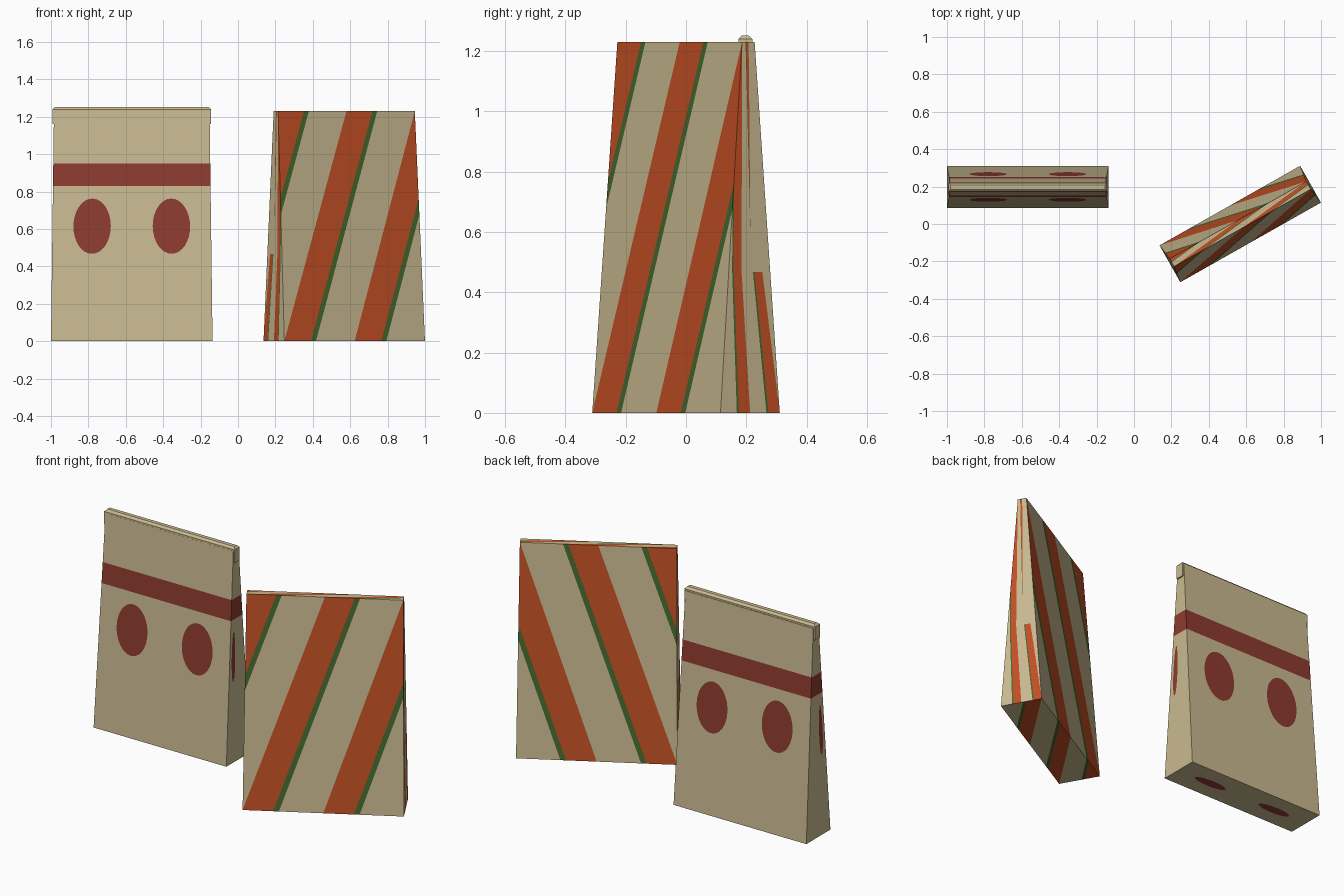
import bpy, bmesh, math
from mathutils import Vector, Matrix

if "Cube" in bpy.data.objects:
    bpy.data.objects.remove(bpy.data.objects["Cube"])


def mat(name, rgb):
    lin = [((c / 255 + 0.055) / 1.055) ** 2.4 for c in rgb]
    m = bpy.data.materials.new(name)
    m.diffuse_color = (*lin, 1)
    m.use_nodes = True
    m.node_tree.nodes["Principled BSDF"].inputs["Base Color"].default_value = m.diffuse_color
    return m


CREAM, RED, ORANGE, GREEN = range(4)
MATS = [mat("cream paper", (202, 186, 145)), mat("dark red", (141, 59, 48)),
        mat("orange", (196, 80, 37)), mat("green", (69, 106, 47))]
H = 1.23


# Each panel is drawn flat in a unit square (u, v) and then placed in space
def add_face(bm, pts, index):
    f = bm.faces.new([bm.verts.new((u, v, 0)) for u, v in pts])
    f.material_index = index


def rect(bm, u0, v0, u1, v1, index):
    add_face(bm, [(u0, v0), (u1, v0), (u1, v1), (u0, v1)], index)


def striped(part):
    """Slanted orange stripes, each with a green edge."""
    bm = bmesh.new()
    rect(bm, 0, 0, 1, 1, CREAM)

    def cut(co, no):
        bmesh.ops.bisect_plane(bm, geom=bm.verts[:] + bm.edges[:] + bm.faces[:],
                               plane_co=co, plane_no=no)
    for k in (-0.5, 0, 0.5):
        for c in (0, 0.19, 0.225):
            cut((k + c, 0, 0), (1, -0.5, 0))
    if part == "end":
        cut((0.47, 0, 0), (1, 0, 0))
        cut((0, 0.38, 0), (0, 1, 0))
    for f in bm.faces:
        p = f.calc_center_median()
        s = (p.x - 0.5 * p.y) % 0.5
        f.material_index = ORANGE if s < 0.19 else GREEN if s < 0.225 else CREAM
        if part == "end" and p.x < 0.47 and p.y > 0.38:   # plain overlapped paper
            f.material_index = CREAM
    return bm


def spotted(part):
    """Two ovals under a red band."""
    bm = bmesh.new()
    if part == "top":
        rect(bm, 0, 0, 1, 1, CREAM)
        return bm
    n = 32
    for cu in (0.25, 0.75):
        ring, border = [], []
        for i in range(n):
            c, s = math.cos(math.tau * i / n), math.sin(math.tau * i / n)
            m = max(abs(c), abs(s))
            ring.append((cu + 0.118 * c, 0.5 + 0.12 * s))
            border.append((cu + 0.25 * c / m, 0.5 + 0.175 * s / m))
        plain = part == "end" and cu < 0.5
        add_face(bm, ring, CREAM if plain else RED)
        for i in range(n):
            j = (i + 1) % n
            add_face(bm, [ring[i], border[i], border[j], ring[j]], CREAM)
    rect(bm, 0, 0, 1, 0.325, CREAM)
    rect(bm, 0, 0.675, 1, 0.773, CREAM if part == "bottom" else RED)
    rect(bm, 0, 0.773, 1, 1, CREAM)
    return bm


def paper_bag(name, pattern, base, top, location, angle):
    """Tapered bag: base and top are (half length, half depth)."""
    def at(x, y, t):
        a = base[0] + (top[0] - base[0]) * t
        b = base[1] + (top[1] - base[1]) * t
        return Vector((x * a, y * b, t * H))

    panels = [
        ("side", lambda u, v: at(2 * u - 1, -1, v)),      # front
        ("side", lambda u, v: at(2 * u - 1, 1, v)),       # back
        ("end", lambda u, v: at(1, 1 - 2 * u, v)),        # right end
        ("end", lambda u, v: at(-1, 1 - 2 * u, v)),       # left end
        ("bottom", lambda u, v: at(2 * u - 1, 2 * v - 1, 0)),
        ("top", lambda u, v: at(2 * u - 1, 2 * v - 1, 1)),
    ]
    out = bmesh.new()
    middle = Vector((0, 0, H / 2))
    for part, place in panels:
        flat = pattern(part)
        for f in flat.faces:
            g = out.faces.new([out.verts.new(place(v.co.x, v.co.y)) for v in f.verts])
            g.material_index = f.material_index
            g.normal_update()
            if g.normal.dot(g.calc_center_median() - middle) < 0:
                g.normal_flip()
        flat.free()
    bmesh.ops.remove_doubles(out, verts=out.verts[:], dist=1e-5)
    return finish(name, out, location, angle)


def finish(name, bm, location, angle=0):
    me = bpy.data.meshes.new(name)
    bm.to_mesh(me)
    bm.free()
    for m in MATS:
        me.materials.append(m)
    ob = bpy.data.objects.new(name, me)
    ob.location = location
    ob.rotation_euler.z = math.radians(angle)
    bpy.context.collection.objects.link(ob)
    return ob


# The two bags
paper_bag("spotted_bag", spotted, (0.432, 0.112), (0.416, 0.025), (-0.568, 0.198, 0), 0)
paper_bag("striped_bag", striped, (0.432, 0.113), (0.42, 0.024), (0.568, 0, 0), 29.5)

# Folded top of the spotted bag, slightly wider than the bag
bm = bmesh.new()
bmesh.ops.create_cube(bm, size=1, matrix=Matrix.Diagonal((0.849, 0.047, 0.09, 1)))
upper = [e for e in bm.edges if all(v.co.z > 0 for v in e.verts)]
bmesh.ops.bevel(bm, geom=upper, offset=0.012, segments=1, affect='EDGES')
finish("folded_top", bm, (-0.568, 0.197, 1.207))
